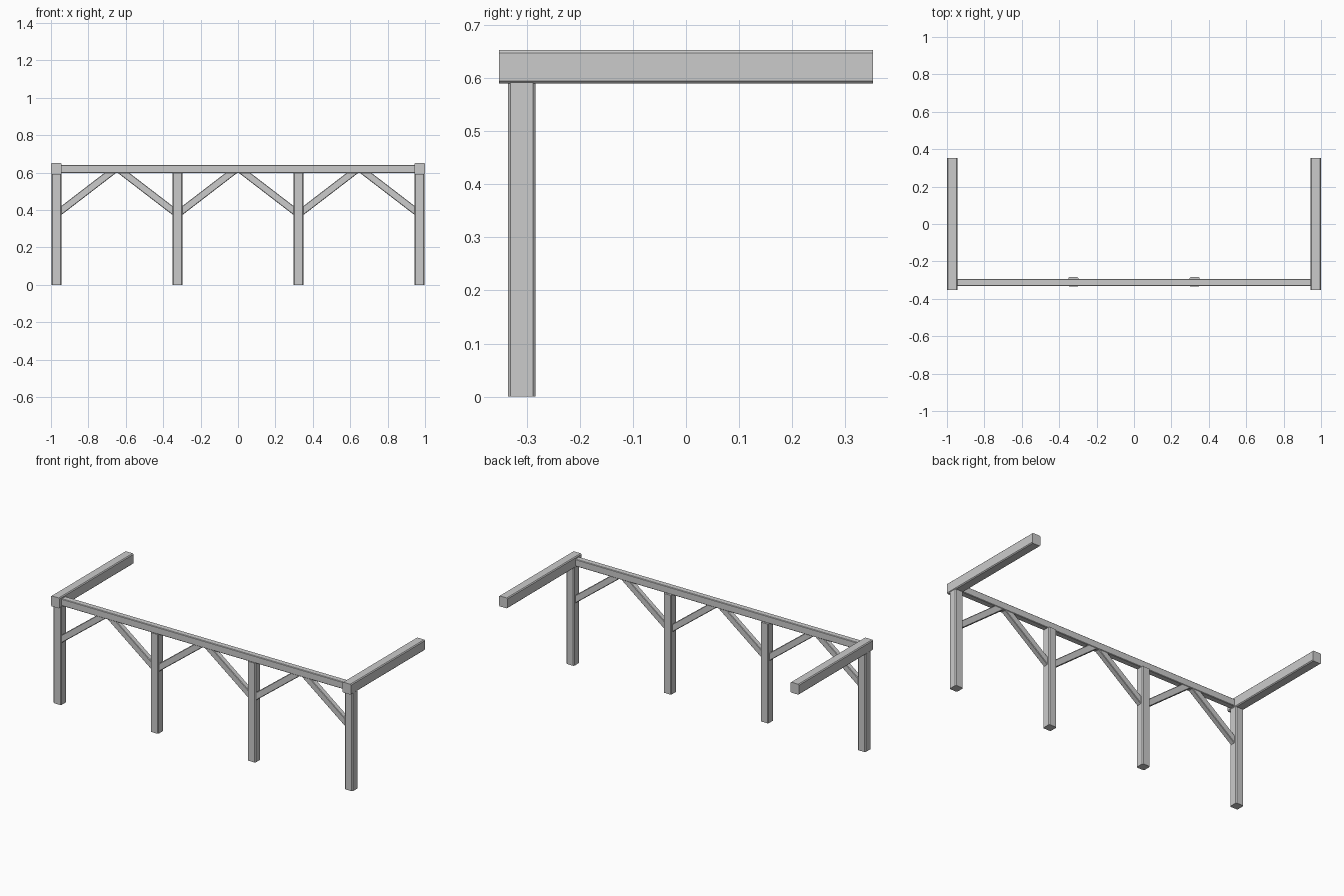
import bpy, bmesh
from mathutils import Vector

if "Cube" in bpy.data.objects:
    bpy.data.objects.remove(bpy.data.objects["Cube"])


def timber(name, start, end, width, height, chamfer, side):
    """Square timber with chamfered long edges; 'side' is the width direction."""
    start, end, u = Vector(start), Vector(end), Vector(side)
    axis = (end - start).normalized()
    v = axis.cross(u).normalized()
    w, h, c = width / 2, height / 2, chamfer
    profile = [(w - c, -h), (w, -h + c), (w, h - c), (w - c, h),
               (-w + c, h), (-w, h - c), (-w, -h + c), (-w + c, -h)]
    bm = bmesh.new()
    face = bm.faces.new([bm.verts.new(start + u * a + v * b) for a, b in profile])
    new = bmesh.ops.extrude_face_region(bm, geom=[face], use_keep_orig=True)["geom"]
    bmesh.ops.translate(bm, vec=end - start,
                        verts=[g for g in new if isinstance(g, bmesh.types.BMVert)])
    bmesh.ops.recalc_face_normals(bm, faces=bm.faces[:])
    mesh = bpy.data.meshes.new(name)
    bm.to_mesh(mesh)
    bm.free()
    obj = bpy.data.objects.new(name, mesh)
    bpy.context.collection.objects.link(obj)
    return obj


X, Y = (1, 0, 0), (0, 1, 0)
POST_Y, BEAM_Y = -0.309, -0.3125
POST = 0.052
posts = [-0.971, -0.3237, 0.3237, 0.971]

# Posts
for i, x in enumerate(posts):
    top = 0.595 if abs(x) > 0.9 else 0.598
    timber(f"post_{i + 1}", (x, POST_Y, 0), (x, POST_Y, top), POST, POST, 0.005, X)

# Front beam running between the side beams
timber("front_beam", (-0.965, BEAM_Y, 0.6185), (0.965, BEAM_Y, 0.6185),
       0.037, 0.043, 0.003, Y)

# Side beams cantilevered towards the back
for name, x in (("left", -0.9715), ("right", 0.9715)):
    timber(f"{name}_side_beam", (x, -0.352, 0.6205), (x, 0.352, 0.6205),
           0.057, 0.063, 0.005, X)

# Diagonal braces: a mirrored pair in each bay
for i in range(3):
    for label, x, d in (("left", posts[i], 1), ("right", posts[i + 1], -1)):
        low = Vector((x + d * POST / 2, BEAM_Y, 0.397))
        high = Vector((x + d * (POST / 2 + 0.262), BEAM_Y, 0.598))
        embed = (high - low).normalized() * 0.024
        timber(f"brace_{i + 1}_{label}", low - embed, high + embed,
               0.032, 0.038, 0.003, Y)
